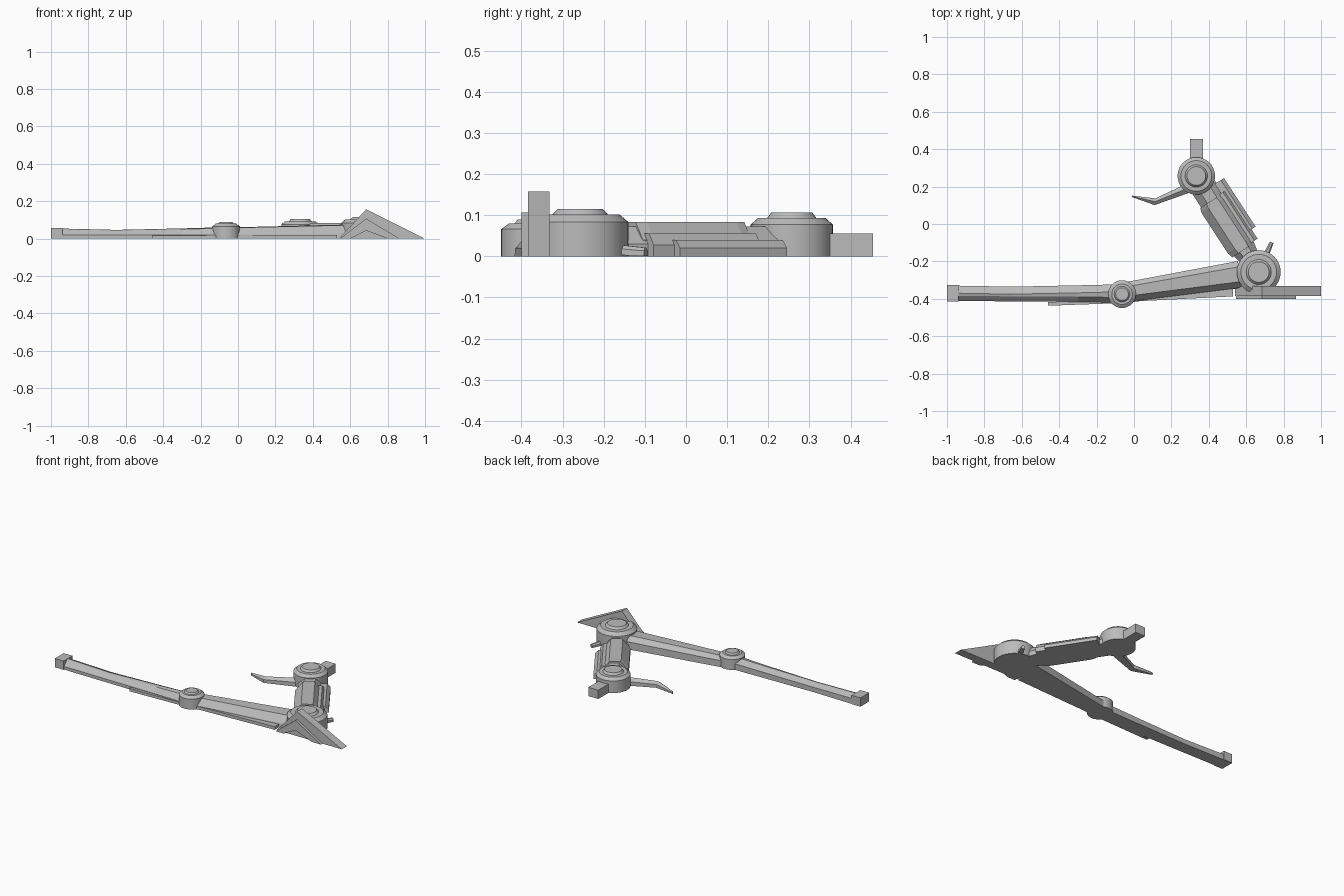
import bpy, bmesh, math
from mathutils import Vector

if "Cube" in bpy.data.objects:
    bpy.data.objects.remove(bpy.data.objects["Cube"])

grey = bpy.data.materials.new("plain_grey")
grey.use_nodes = True
shade = (0.5, 0.5, 0.5, 1)
grey.diffuse_color = shade
grey.node_tree.nodes["Principled BSDF"].inputs["Base Color"].default_value = shade


def finish(name, bm):
    bmesh.ops.recalc_face_normals(bm, faces=bm.faces)
    mesh = bpy.data.meshes.new(name)
    bm.to_mesh(mesh)
    bm.free()
    mesh.materials.append(grey)
    obj = bpy.data.objects.new(name, mesh)
    bpy.context.collection.objects.link(obj)
    return obj


def loft(name, rings):
    """Skin a closed solid through rings holding equal point counts."""
    bm = bmesh.new()
    loops = [[bm.verts.new(p) for p in ring] for ring in rings]
    n = len(loops[0])
    for a, b in zip(loops, loops[1:]):
        for i in range(n):
            j = (i + 1) % n
            bm.faces.new((a[i], a[j], b[j], b[i]))
    bm.faces.new(loops[0])
    bm.faces.new(loops[-1])
    return finish(name, bm)


def limb(name, start, end, stations):
    """Loft (side offset, height) sections at distances along a ground axis."""
    start = Vector((*start, 0))
    d = (Vector((*end, 0)) - start).normalized()
    side = Vector((-d.y, d.x, 0))
    up = Vector((0, 0, 1))
    return loft(name, [[start + d * t + side * s + up * z for s, z in sec]
                       for t, sec in stations])


def plan_prism(name, outline, z0, z1):
    return loft(name, [[(x, y, z) for x, y in outline] for z in (z0, z1)])


def front_prism(name, outline, y0, y1):
    return loft(name, [[(x, y, z) for x, z in outline] for y in (y0, y1)])


def box(name, x0, x1, y0, y1, z0, z1):
    return plan_prism(name, [(x0, y0), (x1, y0), (x1, y1), (x0, y1)], z0, z1)


def joint(name, centre, radii, heights, steps=40):
    """Round joint: drum, chamfered shoulder and a raised cap."""
    drum, shoulder, cap, cap_top = radii
    low, mid, high = heights
    profile = [(drum, 0), (drum, low), (shoulder, mid), (cap, mid), (cap_top, high)]
    rings = []
    for r, z in profile:
        angles = [math.tau * i / steps for i in range(steps)]
        rings.append([(centre[0] + r * math.cos(a), centre[1] + r * math.sin(a), z)
                      for a in angles])
    obj = loft(name, rings)
    bpy.ops.object.select_all(action="DESELECT")
    obj.select_set(True)
    bpy.context.view_layer.objects.active = obj
    bpy.ops.object.shade_smooth_by_angle(angle=math.radians(25))


hip, knee, ankle = (0.333, 0.257), (0.667, -0.257), (-0.064, -0.375)

# Joints
joint("hip_joint", hip, (0.1, 0.082, 0.06, 0.05), (0.077, 0.093, 0.106))
joint("knee_joint", knee, (0.117, 0.095, 0.067, 0.055), (0.083, 0.102, 0.115))
joint("ankle_joint", ankle, (0.074, 0.055, 0.042, 0.034), (0.066, 0.08, 0.089))

# Thigh core, then its armour shell and stepped side panels
core = [(0.07, 0), (0.07, 0.03), (0.03, 0.072), (-0.03, 0.072), (-0.07, 0.03), (-0.07, 0)]
narrow = [(s * 0.6, z) for s, z in core]
limb("thigh_core", hip, knee, [(0.02, core), (0.44, core), (0.58, narrow)])
shell = [(0.066, 0), (0.066, 0.04), (0.03, 0.083), (-0.04, 0.083), (-0.084, 0.035), (-0.084, 0)]
cap = [(s * 0.9, z) for s, z in shell]
limb("thigh_shell", hip, knee, [(0.155, cap), (0.18, shell), (0.44, shell), (0.47, cap)])
for name, a, b, w, z in (("thigh_inner_panel", 0.15, 0.46, 0.092, 0.055),
                         ("thigh_outer_panel", 0.09, 0.4, 0.118, 0.04)):
    sec = [(w, 0), (w, z * 0.5), (w - 0.02, z), (0.05, z), (0.05, 0)]
    limb(name, hip, knee, [(a, sec), (b, sec)])

# Upper shin between ankle and knee
thin = [(0.06, 0), (0.06, 0.04), (0.035, 0.06), (-0.015, 0.058), (-0.045, 0.022), (-0.05, 0)]
thick = [(0.076, 0), (0.076, 0.048), (0.045, 0.075), (-0.035, 0.072), (-0.066, 0.028), (-0.07, 0)]
limb("upper_shin", ankle, knee, [(0.02, thin), (0.64, thick)])

# Lower shin with a dipped top edge, and its end block
def shin_section(x, back, front, top):
    return [(x, back, 0), (x, back, top * 0.65), (x, back - 0.04, top),
            (x, front + 0.027, top * 0.92), (x, front, 0.02), (x, front, 0)]

loft("lower_shin", [shin_section(-0.94, -0.33, -0.411, 0.054),
                    shin_section(-0.65, -0.335, -0.414, 0.047),
                    shin_section(-0.3, -0.328, -0.416, 0.055),
                    shin_section(-0.09, -0.323, -0.42, 0.061)])
box("shin_end_block", -1, -0.938, -0.415, -0.327, 0, 0.056)

# Thin low plates along the front of the shins
plan_prism("lower_shin_plate", [(-0.46, -0.437), (-0.1, -0.424), (-0.1, -0.4), (-0.46, -0.418)], 0, 0.018)
plan_prism("upper_shin_plate", [(0, -0.414), (0.53, -0.387), (0.53, -0.32), (0, -0.37)], 0, 0.02)

# Hip stub and bent tail fin
box("hip_stub", 0.3, 0.37, 0.3, 0.455, 0, 0.056)
def fin_section(back, front, top):
    return [(*back, 0), (*back, top * 0.6), ((back[0] + front[0]) / 2, (back[1] + front[1]) / 2, top),
            (*front, top * 0.6), (*front, 0)]

loft("tail_fin", [fin_section((-0.012, 0.152), (-0.01, 0.144), 0.015),
                  fin_section((0.115, 0.137), (0.11, 0.101), 0.035),
                  fin_section((0.28, 0.215), (0.29, 0.165), 0.045)])

# Spur behind the knee
spur = [(0.018, 0.005), (0.018, 0.022), (0.008, 0.032), (-0.008, 0.032), (-0.018, 0.022), (-0.018, 0.005)]
tip = [(s * 0.6, z * 0.75 - 0.003) for s, z in spur]
limb("knee_spur", (0.69, -0.2), (0.738, -0.095), [(0, spur), (0.112, tip)])

# Foot blade and the notched plate in front of it
front_prism("foot_blade", [(0.54, 0), (0.685, 0.157), (1, 0)], -0.384, -0.332)
front_prism("foot_plate", [(0.545, 0), (0.685, 0.107), (0.865, 0), (0.8, 0),
                           (0.685, 0.043), (0.6, 0)], -0.4, -0.38)
